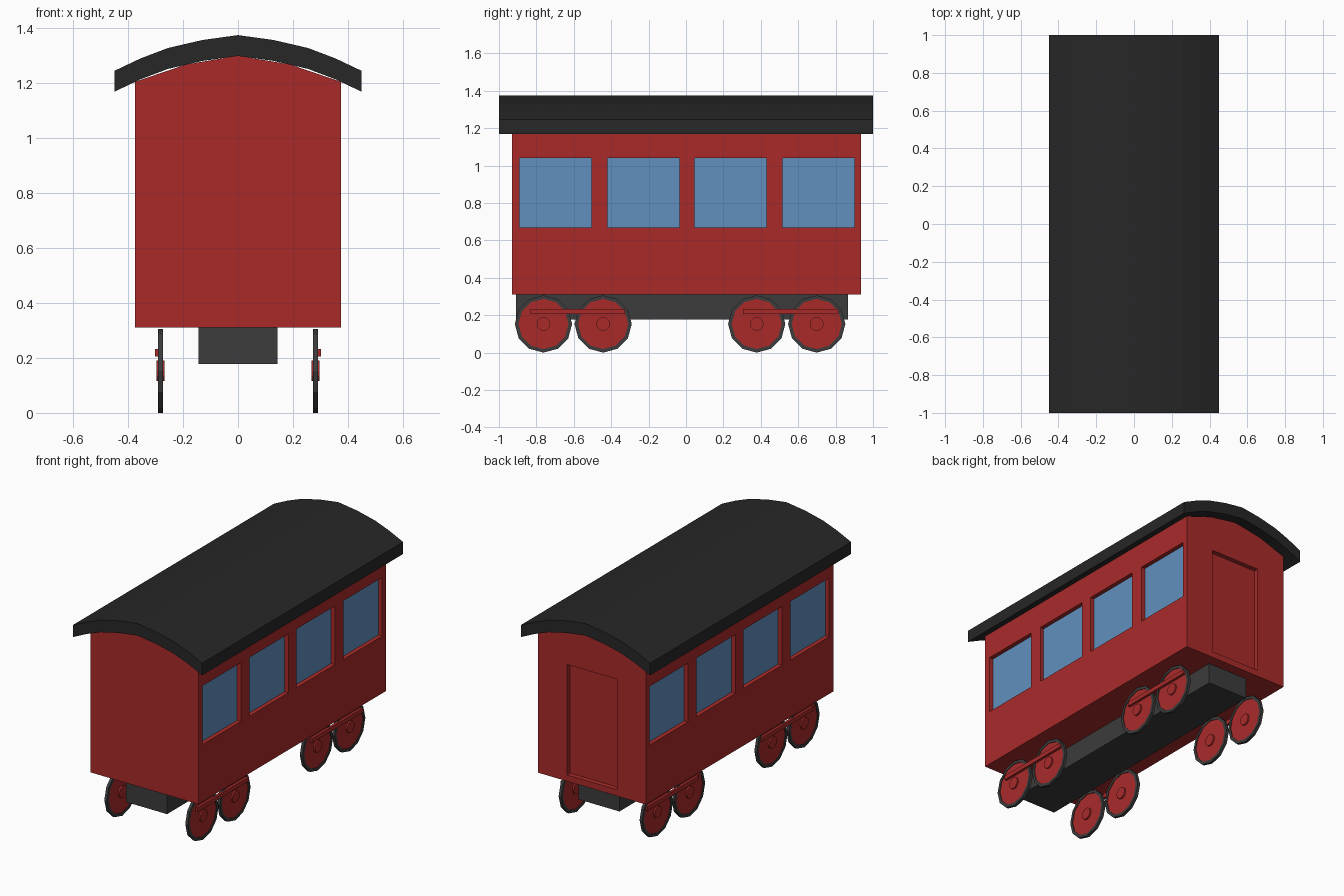
import bpy, bmesh, math
from mathutils import Matrix, Vector

if "Cube" in bpy.data.objects:
    bpy.data.objects.remove(bpy.data.objects["Cube"])


def material(name, rgb):
    m = bpy.data.materials.new(name)
    m.diffuse_color = (*rgb, 1)
    m.use_nodes = True
    m.node_tree.nodes["Principled BSDF"].inputs["Base Color"].default_value = m.diffuse_color
    return m


RED = material("red_paint", (0.40, 0.023, 0.023))
BLACK = material("roof_black", (0.02, 0.02, 0.02))
IRON = material("dark_iron", (0.045, 0.045, 0.045))
GLASS = material("blue_glass", (0.12, 0.28, 0.52))


def finish(name, bm, mat):
    bmesh.ops.recalc_face_normals(bm, faces=bm.faces)
    mesh = bpy.data.meshes.new(name)
    bm.to_mesh(mesh)
    bm.free()
    ob = bpy.data.objects.new(name, mesh)
    bpy.context.collection.objects.link(ob)
    if mat:
        mesh.materials.append(mat)
    return ob


def add_box(bm, lo, hi):
    lo, hi = Vector(lo), Vector(hi)
    mat = Matrix.Translation((lo + hi) / 2) @ Matrix.Diagonal((*(hi - lo), 1))
    bmesh.ops.create_cube(bm, size=1, matrix=mat)


def box(name, lo, hi, mat):
    bm = bmesh.new()
    add_box(bm, lo, hi)
    return finish(name, bm, mat)


def extrude_y(name, profile, y0, y1, mat):
    bm = bmesh.new()
    face = bm.faces.new([bm.verts.new((x, y0, z)) for x, z in profile])
    new = bmesh.ops.extrude_face_region(bm, geom=[face])["geom"]
    bmesh.ops.translate(bm, vec=(0, y1 - y0, 0),
                        verts=[v for v in new if isinstance(v, bmesh.types.BMVert)])
    return finish(name, bm, mat)


def ring(name, center, sections, sides, mat, closed=False):
    """Lathe around the x axis; sections are (x offset, radius)."""
    bm = bmesh.new()
    rows = [[bm.verts.new((center[0] + dx,
                           center[1] + r * math.sin(2 * math.pi * i / sides),
                           center[2] + r * math.cos(2 * math.pi * i / sides)))
             for i in range(sides)] for dx, r in sections]
    pairs = list(zip(rows, rows[1:]))
    if closed:
        pairs.append((rows[-1], rows[0]))
    else:
        bm.faces.new(rows[0])
        bm.faces.new(rows[-1])
    for a, b in pairs:
        for i in range(sides):
            j = (i + 1) % sides
            bm.faces.new((a[i], a[j], b[j], b[i]))
    return finish(name, bm, mat)


# Carriage body with a shallow arched top
body = extrude_y("body", [(-0.375, 0.31), (0.375, 0.31), (0.375, 1.205), (0.19, 1.268),
                          (0, 1.30), (-0.19, 1.268), (-0.375, 1.205)], -0.93, 0.935, RED)

# Recesses for the windows and the rear door
WINDOWS = [(-0.89, -0.505), (-0.42, -0.035), (0.045, 0.43), (0.515, 0.90)]
DEPTH = 0.03
bm = bmesh.new()
for s in (-1, 1):
    for y0, y1 in WINDOWS:
        xs = sorted((s * (0.375 - DEPTH), s * 0.5))
        add_box(bm, (xs[0], y0, 0.67), (xs[1], y1, 1.04))
add_box(bm, (-0.175, 0.935 - DEPTH, 0.35), (0.175, 1.05, 1.045))
cutter = finish("recess_cutter", bm, None)
cutter.hide_render = True
mod = body.modifiers.new("recesses", "BOOLEAN")
mod.object = cutter
mod.solver = "EXACT"
bpy.context.view_layer.objects.active = body
bpy.ops.object.modifier_apply(modifier=mod.name)
bpy.data.objects.remove(cutter)

# Window panes
for s in (-1, 1):
    for i, (y0, y1) in enumerate(WINDOWS):
        xs = sorted((s * 0.34, s * 0.348))
        box(f"window_pane_{'left' if s < 0 else 'right'}_{i + 1}",
            (xs[0], y0, 0.67), (xs[1], y1, 1.04), GLASS)

# Curved roof slab
half = [(0.13, 1.357), (0.255, 1.328), (0.355, 1.29), (0.45, 1.245)]
top = [(-x, z) for x, z in reversed(half)] + [(0, 1.375)] + half
extrude_y("roof", top + [(x, z - 0.076) for x, z in reversed(top)], -1, 1, BLACK)

# Underframe
box("underframe", (-0.143, -0.91, 0.178), (0.143, 0.866, 0.312), IRON)

# Wheels and coupling rods
R, WX = 0.153, 0.282
for s in (-1, 1):
    side = "left" if s < 0 else "right"
    for i, y in enumerate((-0.762, -0.443, 0.378, 0.699)):
        c = (s * WX, y, R)
        ring(f"wheel_rim_{side}_{i + 1}", c,
             [(-0.009, R), (0.009, R), (0.009, 0.134), (-0.009, 0.134)], 12, IRON, True)
        ring(f"wheel_disc_{side}_{i + 1}", c, [(-0.005, 0.136), (0.005, 0.136)], 12, RED)
        ring(f"wheel_hub_{side}_{i + 1}", c, [(-0.015, 0.037), (0.015, 0.037)], 12, RED)
    for n, y0, y1 in (("front", -0.835, -0.325), ("rear", 0.305, 0.815)):
        xs = sorted((s * 0.286, s * 0.303))
        box(f"coupling_rod_{n}_{side}", (xs[0], y0, 0.205), (xs[1], y1, 0.232), RED)
